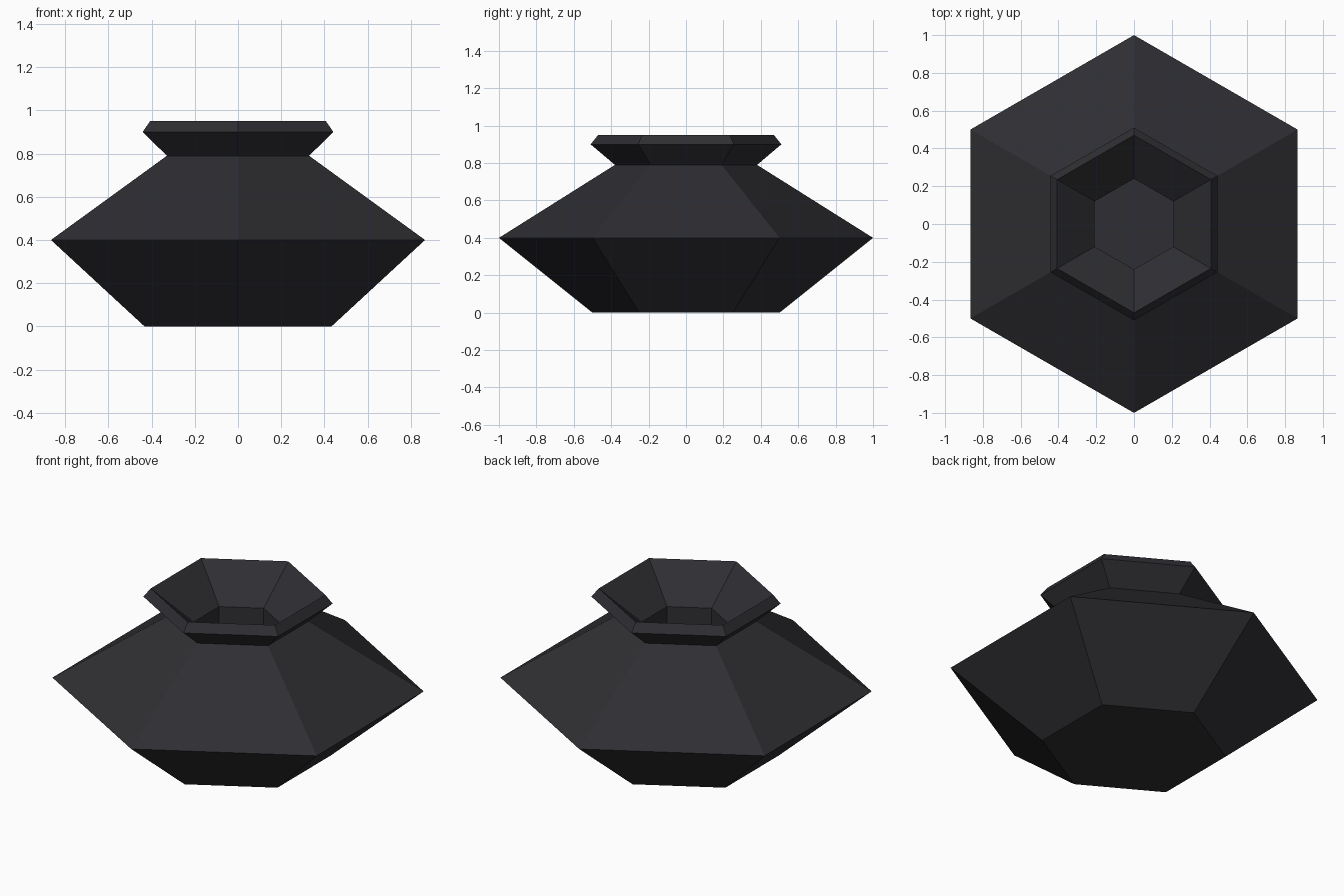
import bpy, bmesh, math

if "Cube" in bpy.data.objects:
    bpy.data.objects.remove(bpy.data.objects["Cube"])

SIDES = 6
# (radius, height): outside from base to rim, then down inside the neck
PROFILE = [(0.50, 0.0), (1.0, 0.40), (0.38, 0.79), (0.51, 0.90),
           (0.47, 0.95), (0.24, 0.76), (0.24, 0.45)]

# Dark glaze
glaze = bpy.data.materials.new("dark_charcoal")
glaze.diffuse_color = (0.028, 0.028, 0.033, 1)
glaze.use_nodes = True
glaze.node_tree.nodes["Principled BSDF"].inputs["Base Color"].default_value = glaze.diffuse_color

# Six-sided pot: stacked rings joined by flat faces
bm = bmesh.new()
rings = []
for r, z in PROFILE:
    ring = []
    for i in range(SIDES):
        a = math.pi / 2 + 2 * math.pi * i / SIDES
        ring.append(bm.verts.new((r * math.cos(a), r * math.sin(a), z)))
    rings.append(ring)
for lo, hi in zip(rings, rings[1:]):
    for i in range(SIDES):
        j = (i + 1) % SIDES
        bm.faces.new((lo[i], lo[j], hi[j], hi[i]))

# Base underside and inner floor
bm.faces.new(rings[0][::-1])
bm.faces.new(rings[-1])
bmesh.ops.recalc_face_normals(bm, faces=bm.faces[:])

mesh = bpy.data.meshes.new("hexagonal_pot")
bm.to_mesh(mesh)
bm.free()
mesh.materials.append(glaze)
pot = bpy.data.objects.new("hexagonal_pot", mesh)
bpy.context.collection.objects.link(pot)
